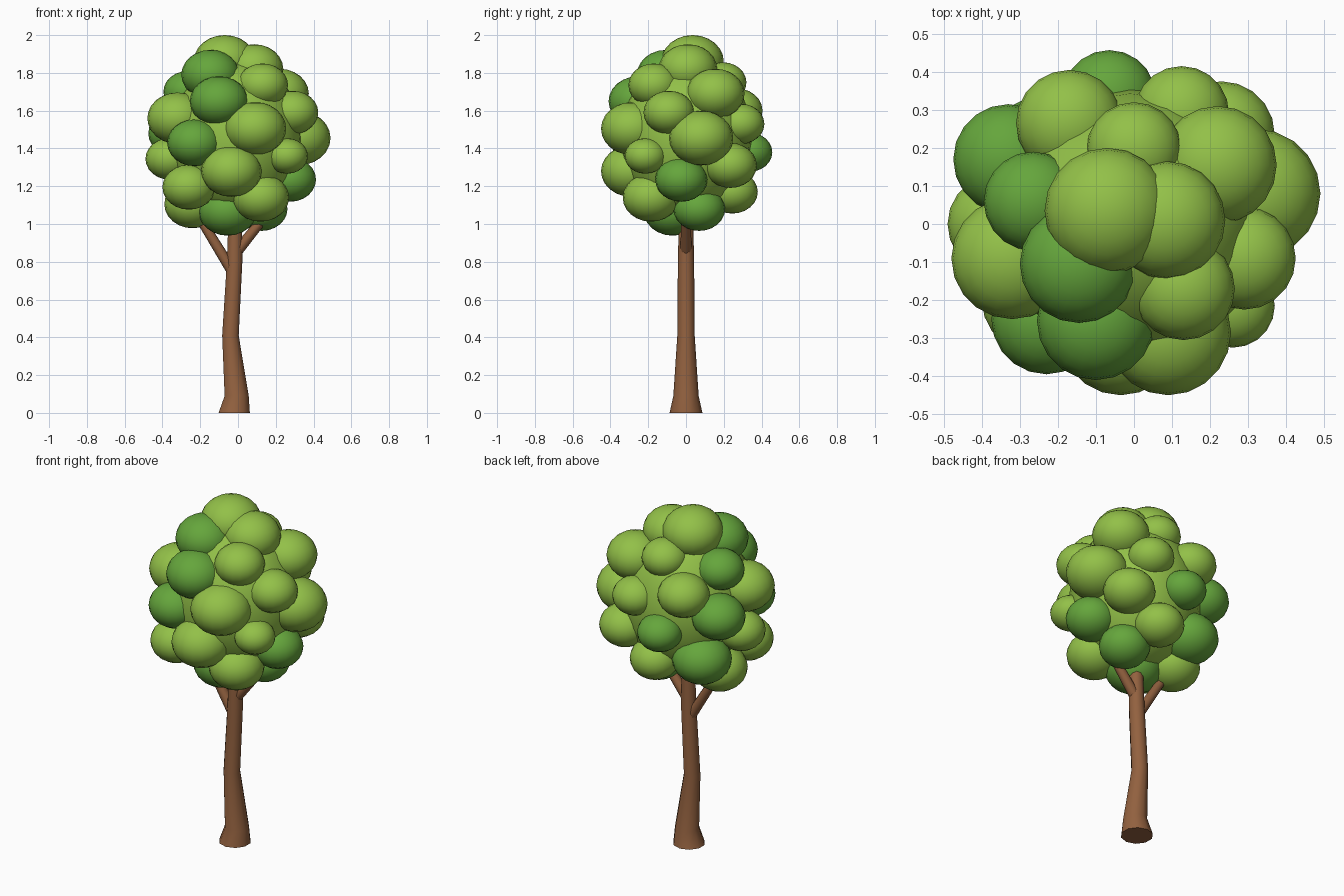
import bpy
import bmesh
from mathutils import Matrix, Vector

default = bpy.data.objects.get("Cube")
if default:
    bpy.data.objects.remove(default, do_unlink=True)


def make_material(name, colour):
    mat = bpy.data.materials.new(name)
    mat.use_nodes = True
    rgba = (*colour, 1.0)
    mat.diffuse_color = rgba
    mat.node_tree.nodes["Principled BSDF"].inputs["Base Color"].default_value = rgba
    return mat


light_green = make_material("light leaf green", (0.29, 0.53, 0.065))
dark_green = make_material("dark leaf green", (0.13, 0.38, 0.045))
bark_brown = make_material("bark brown", (0.29, 0.12, 0.05))


def finish_object(bm, name, material, sharp_angle):
    """Turn a bmesh into a shaded object with one material."""
    mesh = bpy.data.meshes.new(name)
    bm.normal_update()
    bm.to_mesh(mesh)
    bm.free()
    mesh.materials.append(material)
    obj = bpy.data.objects.new(name, mesh)
    bpy.context.collection.objects.link(obj)
    bpy.ops.object.select_all(action="DESELECT")
    obj.select_set(True)
    bpy.context.view_layer.objects.active = obj
    bpy.ops.object.shade_smooth_by_angle(angle=sharp_angle)
    return obj


def make_clump(name, material, centre, radius, height):
    """A rounded, slightly flattened clump of leaves."""
    bm = bmesh.new()
    shape = Matrix.Translation(centre) @ Matrix.Diagonal((radius, radius, height, 1))
    bmesh.ops.create_uvsphere(bm, u_segments=20, v_segments=12, radius=1, matrix=shape)
    return finish_object(bm, name, material, 1.0)


def make_limb(name, rings, sides, tilt=None):
    """Skin a row of (x, z, radius) rings into a closed tapering limb."""
    bm = bmesh.new()
    loops = []
    for x, z, radius in rings:
        place = Matrix.Translation((x, 0, z))
        if tilt:
            place = place @ tilt.to_matrix().to_4x4()
        ring = bmesh.ops.create_circle(bm, segments=sides, radius=radius, matrix=place)
        loops.append(ring["verts"])
    for lower, upper in zip(loops, loops[1:]):
        for i in range(sides):
            j = (i + 1) % sides
            bm.faces.new((lower[i], lower[j], upper[j], upper[i]))
    bm.faces.new(loops[0])
    bm.faces.new(loops[-1])
    bmesh.ops.recalc_face_normals(bm, faces=bm.faces[:])
    return finish_object(bm, name, bark_brown, 0.85)


def make_branch(name, start, end, start_radius, end_radius):
    """A straight branch in the x-z plane."""
    direction = Vector((end[0] - start[0], 0, end[1] - start[1]))
    tilt = direction.to_track_quat("Z", "Y")
    make_limb(name, [(*start, start_radius), (*end, end_radius)], 8, tilt)


# Trunk with a flared foot and a gentle bend
make_limb("trunk", [
    (-0.02, 0, 0.087),
    (-0.007, 0.09, 0.067),
    (-0.04, 0.41, 0.046),
    (-0.018, 0.8, 0.043),
    (-0.013, 1.15, 0.035),
], 10)

# Branches reaching into the crown
make_branch("right_branch", (-0.03, 0.75), (-0.22, 1.06), 0.03, 0.024)
make_branch("left_branch", (-0.01, 0.85), (0.16, 1.06), 0.03, 0.024)

# Leafy core that fills the gaps between clumps
make_clump("crown_core", light_green, (-0.01, 0, 1.45), 0.355, 0.42)

# Outer clumps: x, y, z, radius
light_clumps = [
    (-0.07, 0.035, 1.86, 0.165),
    (0.085, 0.01, 1.82, 0.155),
    (0.13, -0.17, 1.735, 0.135),
    (0.09, -0.285, 1.505, 0.165),
    (-0.035, -0.29, 1.28, 0.16),
    (0.26, -0.215, 1.36, 0.11),
    (0.12, -0.185, 1.14, 0.15),
    (-0.26, -0.2, 1.195, 0.14),
    (-0.32, -0.09, 1.56, 0.16),
    (-0.36, 0, 1.345, 0.13),
    (0.29, -0.09, 1.59, 0.135),
    (0.32, 0.08, 1.455, 0.17),
    (0.22, 0.155, 1.69, 0.155),
    (0.23, 0.235, 1.31, 0.14),
    (0, 0.195, 1.75, 0.125),
    (0.125, 0.29, 1.53, 0.125),
    (-0.17, 0.265, 1.6, 0.14),
    (0.03, 0.245, 1.17, 0.135),
    (-0.24, 0.03, 1.105, 0.15),
]
dark_clumps = [
    (-0.145, -0.105, 1.79, 0.155),
    (-0.1, -0.255, 1.65, 0.155),
    (-0.23, -0.25, 1.43, 0.145),
    (-0.33, 0.17, 1.48, 0.145),
    (-0.265, 0.06, 1.7, 0.13),
    (0.275, -0.025, 1.235, 0.138),
    (0.125, 0.07, 1.08, 0.137),
    (-0.055, -0.07, 1.07, 0.155),
    (-0.065, 0.335, 1.38, 0.122),
    (-0.23, 0.18, 1.21, 0.16),
]
for label, material, clumps in (
    ("light_leaf_clump", light_green, light_clumps),
    ("dark_leaf_clump", dark_green, dark_clumps),
):
    for number, (x, y, z, radius) in enumerate(clumps, 1):
        make_clump(f"{label}_{number}", material, (x, y, z), radius, radius * 0.85)
